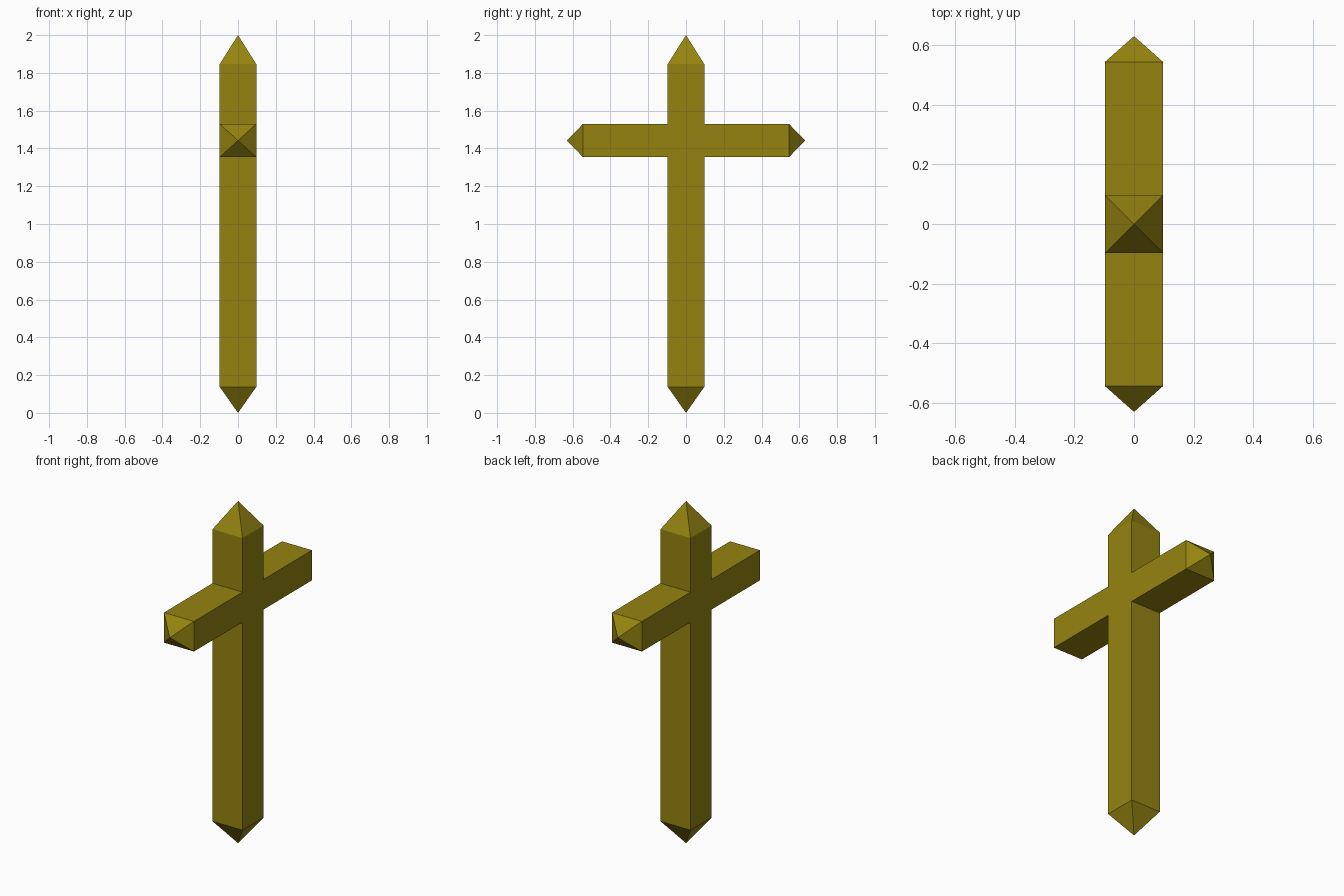
import bpy, bmesh
from mathutils import Vector

if "Cube" in bpy.data.objects:
    bpy.data.objects.remove(bpy.data.objects["Cube"])

HALF = 0.097                 # half width of the square beams
ARM_LOW, ARM_HIGH = 1.354, 1.53

bm = bmesh.new()

# Central block where post and arms cross
bmesh.ops.create_cube(bm, size=1)
for v in bm.verts:
    v.co = (v.co.x * 2 * HALF, v.co.y * 2 * HALF,
            ARM_HIGH if v.co.z > 0 else ARM_LOW)


def grow_limb(direction, length, tip):
    """Extrude one side of the block and close it with a pyramid point."""
    bm.normal_update()
    d = Vector(direction)
    face = max(bm.faces, key=lambda f: f.normal.dot(d) * 10 + f.calc_center_median().dot(d))
    end = bmesh.ops.extrude_discrete_faces(bm, faces=[face])["faces"][0]
    bmesh.ops.translate(bm, verts=end.verts, vec=d * length)
    apex = bmesh.ops.poke(bm, faces=[end])["verts"][0]
    apex.co += d * tip


# Post (up and down), then the two arms
grow_limb((0, 0, 1), 1.846 - ARM_HIGH, 0.154)
grow_limb((0, 0, -1), ARM_LOW - 0.138, 0.138)
for side in (-1, 1):
    grow_limb((0, side, 0), 0.545 - HALF, 0.086)

bmesh.ops.recalc_face_normals(bm, faces=bm.faces)
mesh = bpy.data.meshes.new("cross")
bm.to_mesh(mesh)
bm.free()

# Olive gold finish
gold = bpy.data.materials.new("olive_gold")
gold.diffuse_color = (0.30, 0.23, 0.005, 1)
gold.use_nodes = True
gold.node_tree.nodes["Principled BSDF"].inputs["Base Color"].default_value = gold.diffuse_color
mesh.materials.append(gold)

cross = bpy.data.objects.new("cross", mesh)
bpy.context.collection.objects.link(cross)
